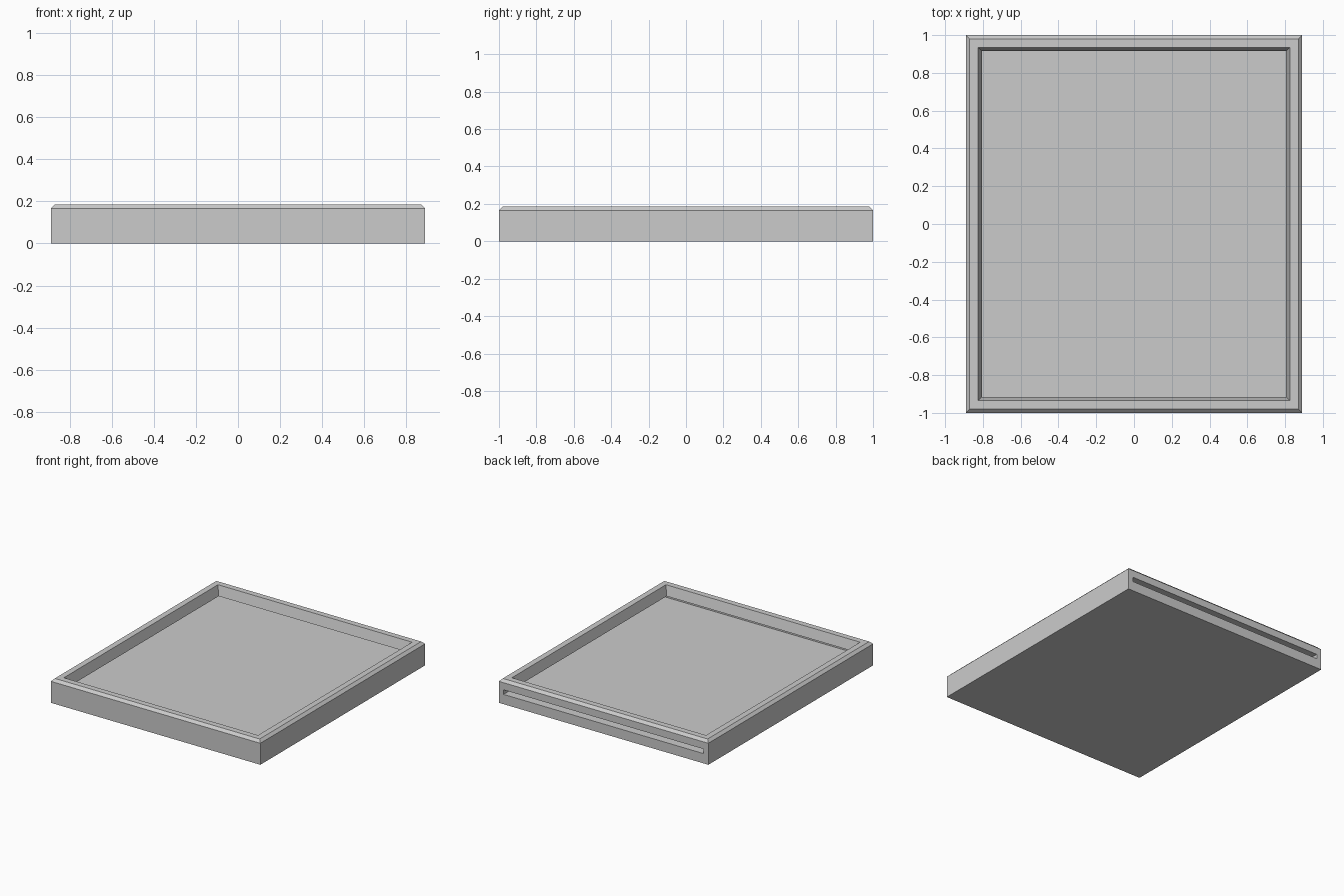
import bpy
import bmesh

cube = bpy.data.objects.get("Cube")
if cube:
    bpy.data.objects.remove(cube, do_unlink=True)

grey = bpy.data.materials.new("plain grey")
grey.use_nodes = True
colour = (0.6, 0.6, 0.6, 1)
grey.diffuse_color = colour
grey.node_tree.nodes["Principled BSDF"].inputs["Base Color"].default_value = colour


def stack(name, levels):
    """Solid through rectangles given as (x0, x1, y0, y1, z)."""
    bm = bmesh.new()
    rings = []
    for x0, x1, y0, y1, z in levels:
        corners = ((x0, y0), (x1, y0), (x1, y1), (x0, y1))
        rings.append([bm.verts.new((x, y, z)) for x, y in corners])
    bm.faces.new(rings[0][::-1])
    bm.faces.new(rings[-1])
    for low, high in zip(rings, rings[1:]):
        for i in range(4):
            j = (i + 1) % 4
            bm.faces.new((low[i], low[j], high[j], high[i]))
    mesh = bpy.data.meshes.new(name)
    bm.to_mesh(mesh)
    bm.free()
    mesh.materials.append(grey)
    obj = bpy.data.objects.new(name, mesh)
    bpy.context.collection.objects.link(obj)
    return obj


def centred(x, y, z):
    return (-x, x, -y, y, z)


# Tray body with a chamfered top rim
W, D, H, CHAMFER = 0.89, 1.0, 0.185, 0.02
tray = stack("tray", [centred(W, D, 0), centred(W, D, H - CHAMFER),
                      centred(W - CHAMFER, D - CHAMFER, H)])

# Tapered opening, narrower towards the lip above the groove
SLOT_LOW, SLOT_HIGH = 0.075, 0.11
taper = 0.02 / (H - SLOT_HIGH)


def opening_level(z):
    shift = (z - H) * taper
    return centred(0.825 + shift, 0.935 + shift, z)


opening = stack("opening_cutter", [opening_level(0.09), opening_level(0.21)])

# Panel groove in the side and front walls, open through the back
groove = stack("groove_cutter", [(-0.85, 0.85, -0.96, 1.1, z)
                                 for z in (SLOT_LOW, SLOT_HIGH)])

for cutter in (opening, groove):
    cutter.hide_render = True
    cut = tray.modifiers.new(cutter.name, "BOOLEAN")
    cut.operation = "DIFFERENCE"
    cut.solver = "EXACT"
    cut.object = cutter

# Bake the cuts and drop the cutters
bpy.context.view_layer.update()
result = bpy.data.meshes.new_from_object(
    tray.evaluated_get(bpy.context.evaluated_depsgraph_get()))
tray.modifiers.clear()
tray.data = result
for cutter in (opening, groove):
    bpy.data.objects.remove(cutter, do_unlink=True)
